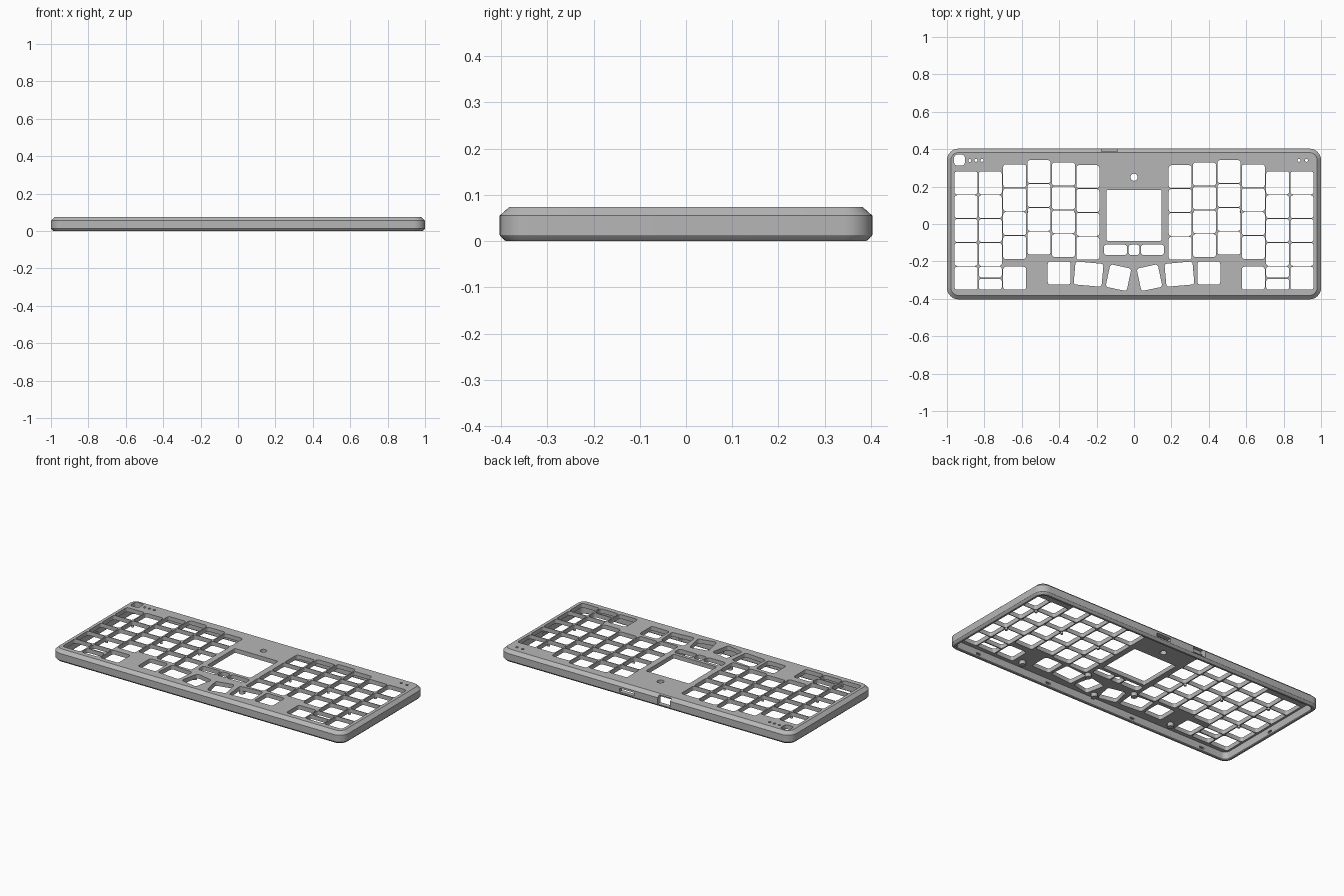
import bpy, bmesh, math
from mathutils import Matrix, Vector

cube = bpy.data.objects.get("Cube")
if cube:
    bpy.data.objects.remove(cube, do_unlink=True)

W, D, H = 1.0, 0.403, 0.074      # half width, half depth, height
PLATE = 0.048                    # underside of the top plate
KEY, PITCH = 0.123, 0.1275

grey = bpy.data.materials.new("case grey")
grey.use_nodes = True
grey.diffuse_color = (0.47, 0.47, 0.47, 1)
grey.node_tree.nodes["Principled BSDF"].inputs["Base Color"].default_value = (0.47, 0.47, 0.47, 1)


def rounded_rect(hx, hy, r, steps):
    """Corner points of a rounded rectangle, counter-clockwise."""
    pts = []
    for i, (sx, sy) in enumerate([(1, 1), (-1, 1), (-1, -1), (1, -1)]):
        for k in range(steps + 1):
            a = math.pi / 2 * (i + k / steps)
            pts.append((sx * (hx - r) + r * math.cos(a), sy * (hy - r) + r * math.sin(a)))
    return pts


def loft(bm, rings, matrix=Matrix()):
    """Join equal rings (points, z) into a closed solid."""
    loops = [[bm.verts.new(matrix @ Vector((x, y, z))) for x, y in pts] for pts, z in rings]
    n = len(loops[0])
    for a, b in zip(loops, loops[1:]):
        for i in range(n):
            bm.faces.new((a[i], a[(i + 1) % n], b[(i + 1) % n], b[i]))
    bm.faces.new(loops[0][::-1])
    bm.faces.new(loops[-1])


def make_object(name, bm):
    bmesh.ops.recalc_face_normals(bm, faces=bm.faces[:])
    mesh = bpy.data.meshes.new(name)
    bm.to_mesh(mesh)
    bm.free()
    mesh.materials.append(grey)
    obj = bpy.data.objects.new(name, mesh)
    bpy.context.collection.objects.link(obj)
    return obj


def opening(bm, x, y, w, d, turn=0, r=0.014):
    """Cutter for one rounded opening through the plate."""
    pts = rounded_rect(w / 2, d / 2, r, 4)
    m = Matrix.Translation((x, y, 0)) @ Matrix.Rotation(math.radians(turn), 4, "Z")
    loft(bm, [(pts, 0.02), (pts, 0.1)], m)


def box(bm, x, y, z, w, d, h):
    m = Matrix.Translation((x, y, z)) @ Matrix.Diagonal((w, d, h, 1))
    bmesh.ops.create_cube(bm, size=1, matrix=m)


def cylinder(bm, x, y, z0, z1, r, segments=24):
    bmesh.ops.create_cone(bm, cap_ends=True, segments=segments, radius1=r, radius2=r,
                          depth=z1 - z0, matrix=Matrix.Translation((x, y, (z0 + z1) / 2)))


# Hollow case: cavity, bottom lip, side wall and top chamfer in one loft
bm = bmesh.new()
profile = [(0.028, PLATE), (0.028, 0.004), (0.024, 0.0), (0.013, 0.0), (0.002, 0.01),
           (0.0, 0.013), (0.0, 0.055), (0.021, H)]
loft(bm, [(rounded_rect(W - i, D - i, 0.062 - i, 8), z) for i, z in profile])
case = make_object("keyboard_case", bm)

# All openings in the plate
cut = bmesh.new()
columns = [(0.898, 0.22), (0.768, 0.22), (0.638, 0.257), (0.508, 0.28), (0.377, 0.267), (0.247, 0.253)]
for side in (-1, 1):
    for x, top in columns:
        for row in range(4):
            opening(cut, side * x, top - row * PITCH, KEY, KEY)
    # Bottom row, with the second key split in two
    for x in (0.898, 0.638):
        opening(cut, side * x, -0.29, KEY, KEY)
    for y in (-0.257, -0.322):
        opening(cut, side * 0.768, y, KEY, 0.058)
    # Thumb keys
    opening(cut, side * 0.40, -0.262, KEY, KEY)
    opening(cut, side * 0.243, -0.268, 0.15, KEY, side * 5)
    opening(cut, side * 0.083, -0.287, 0.115, KEY, side * 12)
    # Pointer buttons
    opening(cut, side * 0.099, -0.138, 0.123, 0.055)
opening(cut, 0, -0.138, 0.058, 0.055)
opening(cut, 0, 0.046, 0.296, 0.272, r=0.008)
opening(cut, -0.933, 0.342, 0.057, 0.057)

# Round sensor hole and indicator light holes
cylinder(cut, 0, 0.25, 0.02, 0.1, 0.019)
for x in (-0.878, -0.845, -0.812, 0.882, 0.922):
    cylinder(cut, x, 0.34, 0.02, 0.1, 0.008, 12)

# Port and switch slot in the back wall
box(cut, -0.13, 0.395, 0.042, 0.085, 0.06, 0.052)
box(cut, 0.125, 0.395, 0.032, 0.1, 0.06, 0.022)

# Small clip recesses on the inside of the walls
for side in (-1, 1):
    for x in (0.8, 0.3):
        box(cut, side * x, -D + 0.026, 0.02, 0.03, 0.018, 0.012)
    box(cut, side * (W - 0.026), 0, 0.02, 0.018, 0.03, 0.012)

cutter = make_object("opening_cutter", cut)
cutter.hide_render = True
mod = case.modifiers.new("openings", "BOOLEAN")
mod.operation, mod.solver, mod.object = "DIFFERENCE", "EXACT", cutter
depsgraph = bpy.context.evaluated_depsgraph_get()
finished = bpy.data.meshes.new_from_object(case.evaluated_get(depsgraph))
case.modifiers.clear()
case.data = finished
bpy.data.objects.remove(cutter, do_unlink=True)

# Screw posts and small pegs under the plate
bm = bmesh.new()
for x, y in [(0.53, -0.32), (-0.53, -0.32), (0, -0.34), (0.165, -0.195), (-0.165, -0.195)]:
    cylinder(bm, x, y, 0.025, PLATE + 0.005, 0.018)
posts = make_object("screw_posts", bm)

bm = bmesh.new()
for side in (-1, 1):
    for x, y in [(0.833, 0.156), (0.833, -0.098), (0.573, 0.066), (0.312, 0.066)]:
        cylinder(bm, side * x, y, 0.035, PLATE + 0.005, 0.008, 12)
pegs = make_object("support_pegs", bm)

# Smooth rounded corners, keep creases sharp
for obj in (case, posts, pegs):
    bpy.ops.object.select_all(action="DESELECT")
    obj.select_set(True)
    bpy.context.view_layer.objects.active = obj
    bpy.ops.object.shade_smooth_by_angle(angle=math.radians(25))
